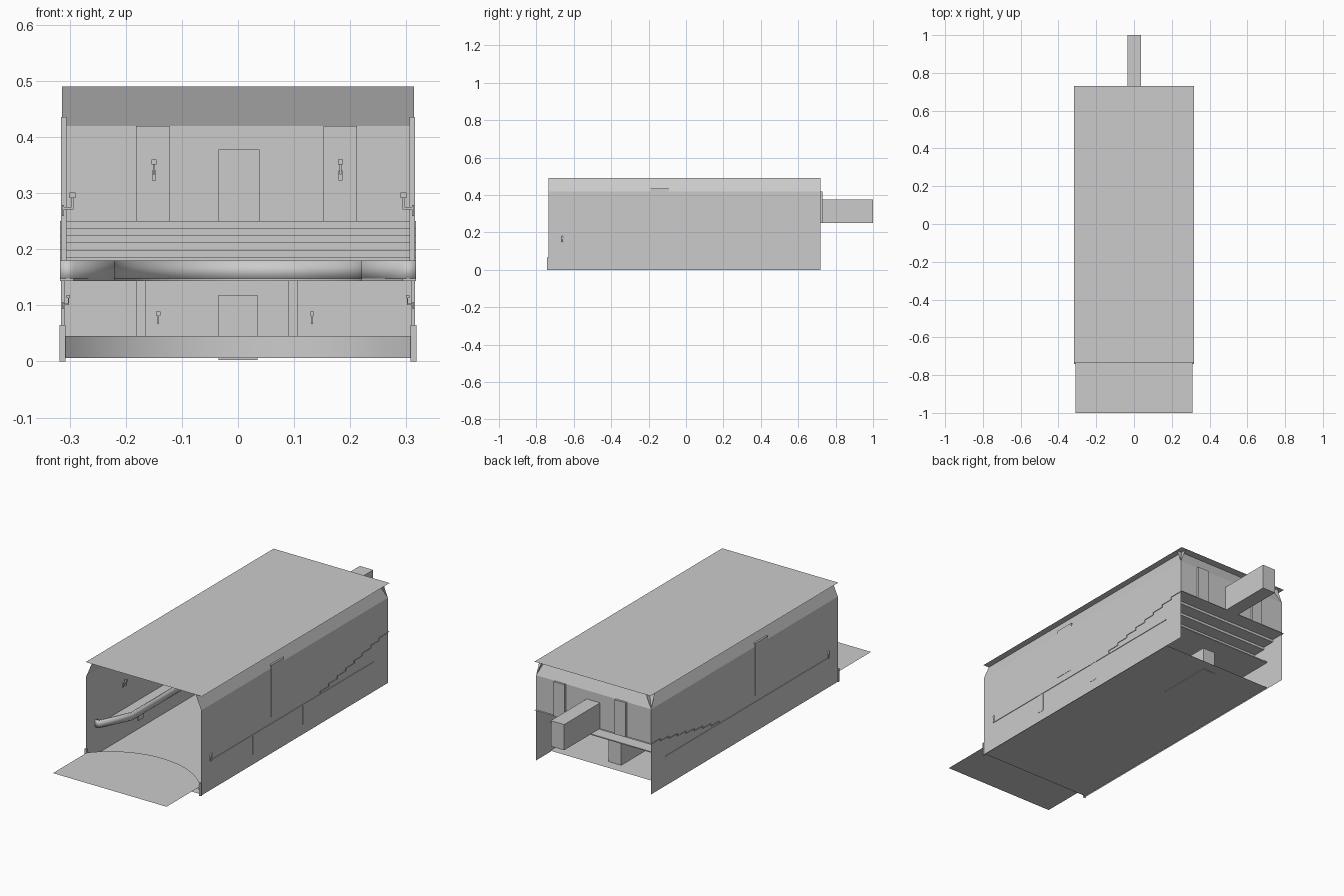
import bpy, bmesh, math
from mathutils import Vector

if "Cube" in bpy.data.objects:
    bpy.data.objects.remove(bpy.data.objects["Cube"])

W = 0.314            # half width of the hall
FRONT, BACK = -0.735, 0.72


def make(name, verts, faces):
    me = bpy.data.meshes.new(name)
    me.from_pydata([tuple(v) for v in verts], [], faces)
    me.update()
    ob = bpy.data.objects.new(name, me)
    bpy.context.collection.objects.link(ob)
    return ob


def sweep(name, path, vec):
    """Thin folded sheet: a polyline carried along a vector."""
    n, v = len(path), Vector(vec)
    verts = [Vector(p) for p in path] + [Vector(p) + v for p in path]
    return make(name, verts, [(i, i + 1, n + i + 1, n + i) for i in range(n - 1)])


def box(name, x, y, z, skip_front=False):
    verts = [(a, b, c) for a in x for b in y for c in z]
    faces = [(0, 1, 3, 2), (4, 6, 7, 5), (2, 3, 7, 6), (0, 2, 6, 4), (1, 5, 7, 3)]
    if not skip_front:
        faces.append((0, 4, 5, 1))
    return make(name, verts, faces)


def slab(name, outline, z, height=0):
    """Flat plan shape, optionally given thickness."""
    ob = make(name, [(x, y, z) for x, y in outline], [tuple(range(len(outline)))])
    if height:
        bm = bmesh.new()
        bm.from_mesh(ob.data)
        r = bmesh.ops.extrude_face_region(bm, geom=bm.faces[:])
        bmesh.ops.translate(bm, vec=(0, 0, height),
                            verts=[g for g in r["geom"] if isinstance(g, bmesh.types.BMVert)])
        bmesh.ops.recalc_face_normals(bm, faces=bm.faces[:])
        bm.to_mesh(ob.data)
        bm.free()
    return ob


def smooth(ob):
    bpy.ops.object.select_all(action='DESELECT')
    ob.select_set(True)
    bpy.context.view_layer.objects.active = ob
    bpy.ops.object.shade_smooth_by_angle(angle=math.radians(30))


def wall_with_door(name, y, z0, z1, door_x, door_top):
    """Wall sheet with a central doorway, in one piece."""
    a, b = door_x
    pts = [(-W, z0), (a, z0), (a, door_top), (b, door_top), (b, z0), (W, z0), (W, z1), (-W, z1)]
    make(name, [(x, y, z) for x, z in pts], [tuple(range(8))])


# Floor, ceiling
sweep("floor", [(-W, FRONT, 0.006), (-W, 0.61, 0.006)], (2 * W, 0, 0))
sweep("ceiling", [(-0.317, FRONT, 0.49), (-0.317, 0.73, 0.49)], (0.634, 0, 0))

# Side walls, sloping coves, pilasters
for side, s in (("left", -1), ("right", 1)):
    sweep(side + "_wall", [(s * W, FRONT, 0), (s * W, FRONT, 0.42)], (0, BACK - FRONT, 0))
    sweep(side + "_cove", [(s * W, FRONT, 0.42), (s * (W - 0.03), FRONT, 0.49)],
          (0, BACK - FRONT, 0))
    box(side + "_tall_pilaster", (s * 0.306, s * 0.3155), (-0.19, -0.09), (0.18, 0.436))
    box(side + "_front_pier", (s * 0.307, s * 0.318), (-0.742, -0.733), (0, 0.065))
    for i, y in enumerate((-0.315, 0.075)):
        box(f"{side}_low_pilaster_{i}", (s * 0.308, s * 0.3155), (y - 0.02, y + 0.02), (0.05, 0.143))
sweep("back_cove", [(-W, BACK, 0.42), (-W, BACK - 0.03, 0.49)], (2 * W, 0, 0))

# Back walls with door passages
wall_with_door("upper_back_wall", BACK, 0.25, 0.42, (-0.035, 0.038), 0.377)
box("upper_passage", (-0.035, 0.038), (BACK, 1.0), (0.25, 0.377), True)
wall_with_door("lower_back_wall", 0.27, 0.006, 0.143, (-0.035, 0.035), 0.118)
box("lower_passage", (-0.035, 0.035), (0.27, 0.555), (0.003, 0.118), True)
for i, (a, b) in enumerate(((-0.182, -0.122), (0.152, 0.212))):
    box(f"upper_back_pilaster_{i}", (a, b), (BACK - 0.008, 0.73), (0.25, 0.42))
for i, x in enumerate((-0.173, 0.098)):
    box(f"lower_back_pilaster_{i}", (x - 0.008, x + 0.008), (0.262, 0.275), (0.006, 0.143))

# Stage with a curved edge
half, rise = 0.31, 0.145
R = (half ** 2 + rise ** 2) / (2 * rise)
arc = []
for i in range(25):
    t = math.asin(half / R) * (i / 12 - 1)
    arc.append((R * math.sin(t), FRONT + rise - R + R * math.cos(t)))
slab("stage_top", [(half, -1), *reversed(arc), (-half, -1)], 0.045)
smooth(sweep("stage_riser", [(x, y, 0.006) for x, y in arc], (0, 0, 0.039)))

# Horseshoe balcony: slab and parapet
rim = [(-0.317, -0.665), (-0.293, -0.665), (-0.22, -0.51)]
rim += [(-0.22 * math.cos(math.pi * i / 32), -0.10 + 0.24 * math.sin(math.pi * i / 32))
        for i in range(33)]
rim += [(0.22, -0.51), (0.293, -0.665), (0.317, -0.665)]
slab("balcony_floor", rim + [(0.317, 0.61), (-0.317, 0.61)], 0.143, 0.005)
parapet = sweep("balcony_parapet", [(x, y, 0.143) for x, y in rim], (0, 0, 0.037))
mod = parapet.modifiers.new("thickness", 'SOLIDIFY')
mod.thickness = 0.008
mod.offset = -1
smooth(parapet)

# Stepped seating tiers
steps = []
for i in range(8):
    y, z = 0.19 + i * 0.066, 0.148 + i * 0.01275
    steps += [(-0.317, y, z), (-0.317, y, z + 0.01275)]
steps.append((-0.317, 0.73, 0.25))
sweep("seating_tiers", steps, (0.634, 0, 0))


# Wall lamps
def lamp(name, wall, out, size):
    """Arm from the wall, upright stem and square cup."""
    w, o = Vector(wall), Vector(out)
    side = Vector((-o.y, o.x, 0))

    def block(part, d0, d1, hw, z0, z1):
        p, q = w + o * d0 - side * hw, w + o * d1 + side * hw
        box(f"{name}_{part}", sorted((p.x, q.x)), sorted((p.y, q.y)), (w.z + z0, w.z + z1))
    k = size
    block("plate", -0.001, 0.003 * k, 0.004 * k, -0.014 * k, 0.006 * k)
    block("arm", 0, 0.020 * k, 0.002 * k, -0.002 * k, 0.002 * k)
    block("stem", 0.016 * k, 0.020 * k, 0.002 * k, 0, 0.018 * k)
    block("cup", 0.013 * k, 0.023 * k, 0.005 * k, 0.018 * k, 0.028 * k)


for s in (-1, 1):
    for i, y in enumerate((-0.45, 0.05, 0.35, 0.6)):
        lamp(f"upper_lamp_{s}_{i}", (s * 0.313, y, 0.273), (-s, 0, 0), 1.0)
    for i, y in enumerate((-0.45, -0.12, 0.18)):
        lamp(f"lower_lamp_{s}_{i}", (s * 0.313, y, 0.102), (-s, 0, 0), 0.6)
for i, (u, l) in enumerate(((-0.15, -0.142), (0.183, 0.132))):
    lamp(f"upper_back_lamp_{i}", (u, BACK - 0.008, 0.335), (0, -1, 0), 0.9)
    lamp(f"lower_back_lamp_{i}", (l, 0.27, 0.068), (0, -1, 0), 0.75)
